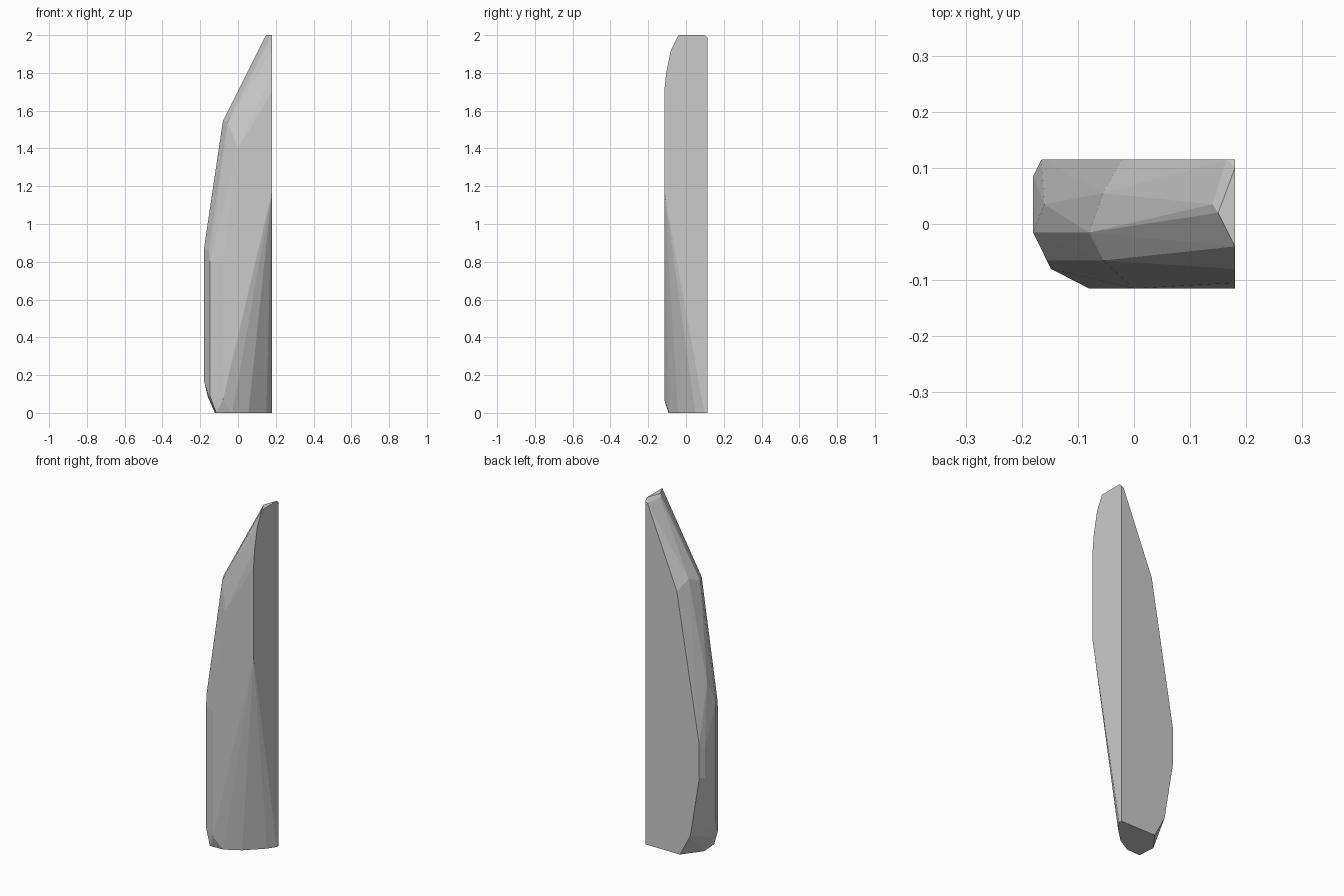
import bpy, bmesh, math

# Faceted stone slab: corner points grouped by the face or ridge they lie on
BACK_Y, FRONT_Y, LEFT_X, RIGHT_X = 0.115, -0.115, -0.18, 0.18

# flat back outline (x, z)
back = [(0.18, 1.985), (0.165, 1.975), (-0.022, 1.515), (-0.165, 0.67),
        (-0.165, 0.47), (-0.108, 0.125), (-0.042, 0), (0.18, 0)]
# flat right side outline (y, z)
right = [(0.1, 2), (-0.04, 2), (-0.08, 1.92), (-0.105, 1.8),
         (-0.115, 1.7), (-0.115, 1.17), (0.097, 0)]
# front outline (x, z)
front = [(-0.08, 0.07), (-0.08, 0.8), (0.0, 1.4)]
# left side outline (y, z)
left = [(-0.015, 0.87), (-0.015, 0.17), (0.085, 0.47), (0.085, 0.63)]
# base outline (x, y)
base = [(0.15, 0.05), (0.055, -0.042), (-0.03, -0.09),
        (-0.115, -0.093), (-0.122, 0.008)]
# chipped ridges between the faces
ridges = [(0.15, 0.02, 2), (0.14, 0.035, 1.985), (0.04, 0.035, 1.775),
          (-0.055, 0.055, 1.575), (-0.08, -0.015, 1.545),
          (-0.055, -0.065, 1.54), (0.01, -0.09, 1.54),
          (-0.16, 0.035, 0.995), (-0.155, -0.065, 0.86),
          (-0.148, -0.08, 0.8), (-0.148, -0.08, 0.09),
          (-0.155, -0.065, 0.09), (-0.16, -0.005, 0.085)]

points = ([(x, BACK_Y, z) for x, z in back]
          + [(RIGHT_X, y, z) for y, z in right]
          + [(x, FRONT_Y, z) for x, z in front]
          + [(LEFT_X, y, z) for y, z in left]
          + [(x, y, 0) for x, y in base] + ridges)

# Wrap the corners in a faceted skin and drop unused points
bm = bmesh.new()
for p in points:
    bm.verts.new(p)
bmesh.ops.convex_hull(bm, input=bm.verts[:])
bmesh.ops.delete(bm, geom=[v for v in bm.verts if not v.link_faces], context='VERTS')
bmesh.ops.dissolve_limit(bm, angle_limit=math.radians(0.5),
                         verts=bm.verts[:], edges=bm.edges[:])
bmesh.ops.recalc_face_normals(bm, faces=bm.faces[:])

mesh = bpy.data.meshes.new("stone_slab")
bm.to_mesh(mesh)
bm.free()
slab = bpy.data.objects.new("stone_slab", mesh)
bpy.context.collection.objects.link(slab)
